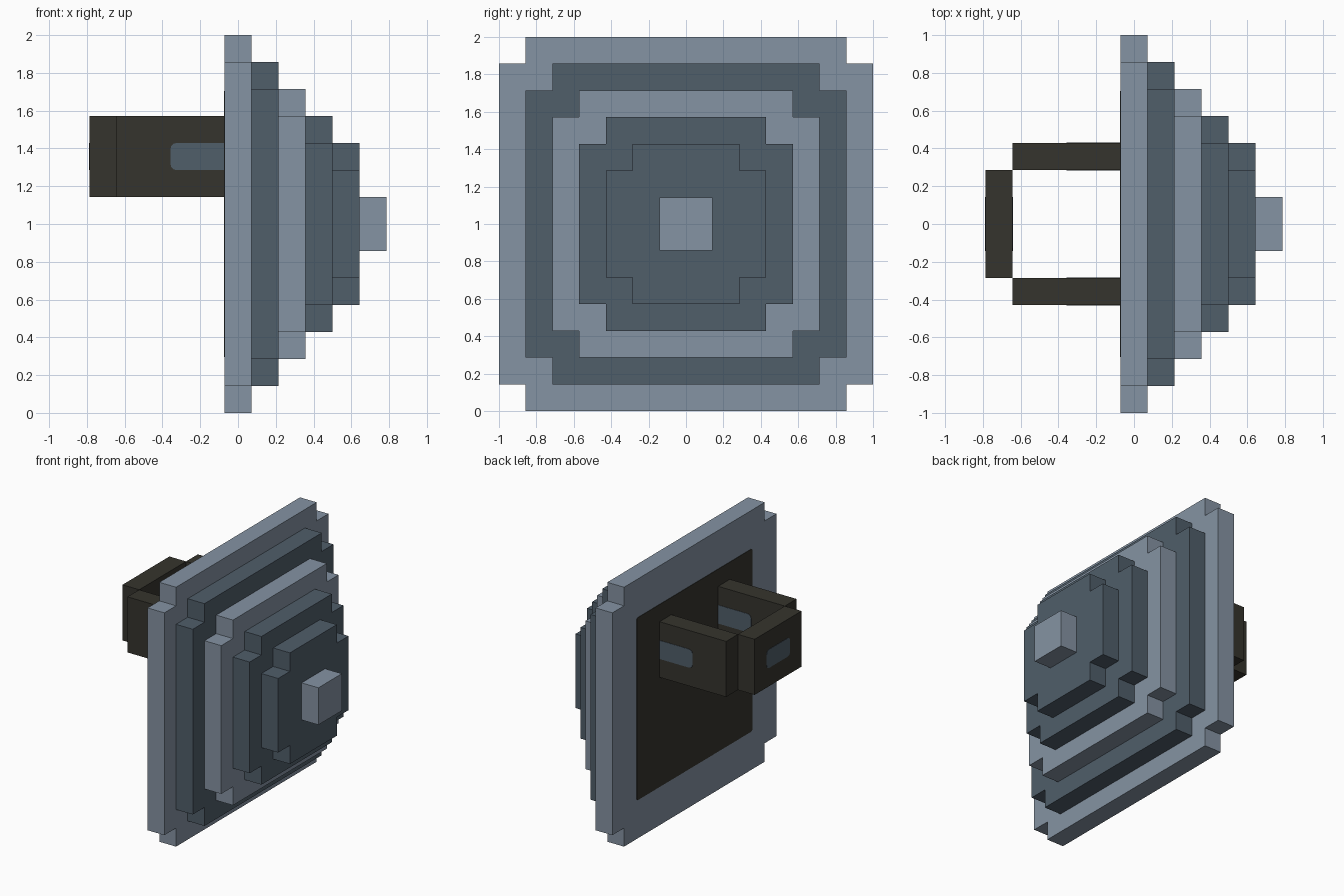
import bpy
import bmesh
from mathutils import Vector

U = 1 / 7                       # size of one block
MID = Vector((0, 0, 1))         # centre of the stepped face
THIN = 0.003                    # half thickness of painted plates

old = bpy.data.objects.get("Cube")
if old:
    bpy.data.objects.remove(old)


def material(name, rgb):
    mat = bpy.data.materials.new(name)
    mat.use_nodes = True
    colour = (*rgb, 1)
    mat.diffuse_color = colour
    node = mat.node_tree.nodes["Principled BSDF"]
    node.inputs["Base Color"].default_value = colour
    node.inputs["Roughness"].default_value = 0.8
    return mat


LIGHT = material("light steel", (0.235, 0.292, 0.366))
SLATE = material("dark slate", (0.08, 0.112, 0.144))
BLACK = material("charcoal", (0.036, 0.034, 0.026))


def finish(bm, name, mat):
    bmesh.ops.recalc_face_normals(bm, faces=bm.faces)
    mesh = bpy.data.meshes.new(name)
    bm.to_mesh(mesh)
    bm.free()
    mesh.materials.append(mat)
    obj = bpy.data.objects.new(name, mesh)
    bpy.context.collection.objects.link(obj)
    return obj


def box(name, centre, size, mat, thin_axis=None, radius=0, rounded=lambda p: True):
    """Box in world units; edges along thin_axis are rounded where the rule holds."""
    bm = bmesh.new()
    bmesh.ops.create_cube(bm, size=1)
    for v in bm.verts:
        v.co = Vector(c * s for c, s in zip(v.co, size)) + Vector(centre)
    if radius:
        edges = [e for e in bm.edges
                 if abs((e.verts[0].co - e.verts[1].co)[thin_axis]) > THIN
                 and e.calc_length() < 3 * THIN
                 and rounded(e.verts[0].co)]
        bmesh.ops.bevel(bm, geom=edges, offset=radius, segments=3,
                        profile=0.5, affect='EDGES')
    return finish(bm, name, mat)


def notched_layer(name, x, half, mat):
    """Square slab one block thick with a one-block notch at each corner."""
    n = half - 1
    corner = [(half, n), (n, n), (n, half)]
    outline = []
    for _ in range(4):
        outline += corner
        corner = [(-b, a) for a, b in corner]
    bm = bmesh.new()
    face = bm.faces.new([bm.verts.new(MID + U * Vector((x, y, z))) for y, z in outline])
    moved = bmesh.ops.extrude_face_region(bm, geom=[face])["geom"]
    bmesh.ops.translate(bm, vec=(U, 0, 0),
                        verts=[g for g in moved if isinstance(g, bmesh.types.BMVert)])
    # keep the first cap so the slab is closed
    if not face.is_valid or len(bm.faces) < len(outline) + 2:
        bm.edges.ensure_lookup_table()
        bmesh.ops.holes_fill(bm, edges=[e for e in bm.edges if e.is_boundary])
    return finish(bm, name, mat)


# Stepped face
layers = [("base_plate", 7, LIGHT), ("second_step", 6, SLATE), ("third_step", 5, LIGHT),
          ("fourth_step", 4, SLATE), ("fifth_step", 3, SLATE)]
for i, (name, half, mat) in enumerate(layers):
    notched_layer(name, i - 0.5, half, mat)
box("centre_stud", MID + Vector((5 * U, 0, 0)), (U, 2 * U, 2 * U), LIGHT)

# Dark backing on the rear of the plate
box("back_panel", MID + Vector((-U / 2, 0, 0)), (2 * THIN, 9.85 * U, 9.85 * U),
    BLACK, 0, 0.015)

# Handle
grip_z = 1 + 2.5 * U
slot_z = 1 + 2.5 * U
box("handle_bar", (-5 * U, 0, grip_z), (U, 4 * U, 3 * U), BLACK)
for side, label in ((1, "left"), (-1, "right")):
    box(label + "_handle_arm", (-2.5 * U, side * 2.5 * U, grip_z), (4 * U, U, 3 * U), BLACK)
    # Slots on both faces of each arm, rounded at the end away from the plate
    for depth, face in ((2, "inner"), (3, "outer")):
        box(f"{label}_arm_{face}_slot", (-1.5 * U, side * depth * U, slot_z),
            (2 * U, 2 * THIN, U), SLATE, 1, 0.03, lambda p: p.x < -U)

# Slots on both faces of the bar
for x, face in ((-5.5, "outer"), (-4.5, "inner")):
    box(f"bar_{face}_slot", (x * U, 0, slot_z), (2 * THIN, 2 * U, U), SLATE, 0, 0.03)
